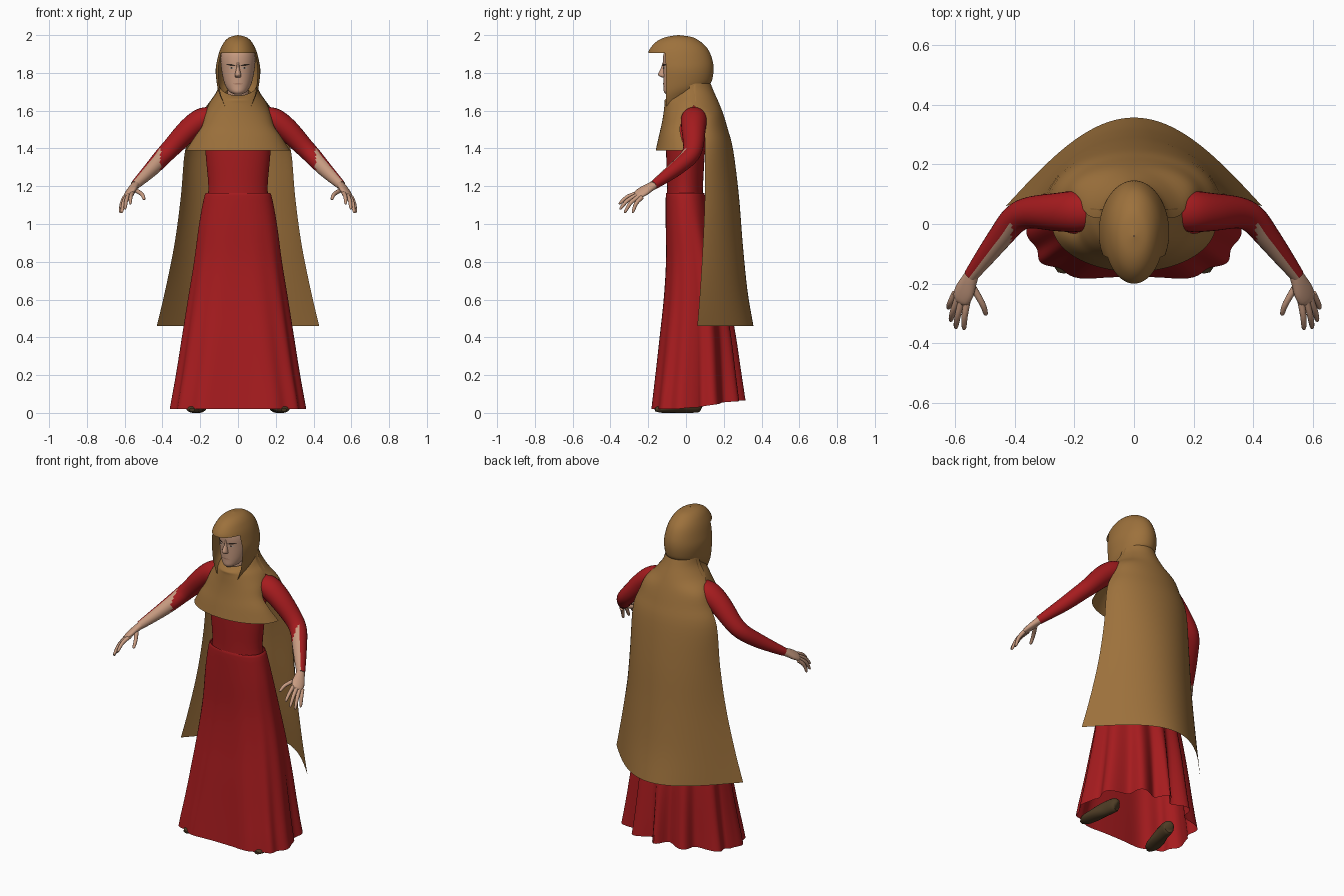
import bpy, bmesh, math
from math import sin, cos, pi
from mathutils import Vector

cube = bpy.data.objects.get("Cube")
if cube:
    bpy.data.objects.remove(cube)


def material(name, r, g, b):
    mat = bpy.data.materials.new(name)
    mat.use_nodes = True
    mat.diffuse_color = (r, g, b, 1)
    mat.node_tree.nodes["Principled BSDF"].inputs["Base Color"].default_value = (r, g, b, 1)
    return mat


TAN = material("tan cloth", .335, .165, .045)
RED = material("red cloth", .38, .011, .013)
SKIN = material("skin", .58, .33, .22)
LEATHER = material("dark leather", .075, .045, .018)
DARK = material("dark hair", .035, .022, .016)
WHITE = material("eye white", .5, .4, .33)
LIPS = material("lips", .40, .20, .13)


def smooth(keys, steps):
    """Interpolate key tuples with a curve that passes through each key."""
    out, last = [], len(keys) - 1
    for i in range(last):
        quad = zip(keys[max(i - 1, 0)], keys[i], keys[i + 1], keys[min(i + 2, last)])
        quad = list(quad)
        for k in range(steps):
            t = k / steps
            out.append(tuple(b + .5 * t * (c - a + t * (2 * a - 5 * b + 4 * c - d
                       + t * (3 * (b - c) + d - a))) for a, b, c, d in quad))
    return out + [tuple(keys[last])]


def loft(name, rows, mats, closed=True, caps=False, keep=None, paint=None):
    """Skin a list of point rows into one smooth object."""
    bm = bmesh.new()
    grid = [[bm.verts.new(p) for p in row] for row in rows]
    cols = len(rows[0])
    for i in range(len(grid) - 1):
        for j in range(cols if closed else cols - 1):
            if keep and not keep(i, j):
                continue
            k = (j + 1) % cols
            bm.faces.new((grid[i][j], grid[i][k], grid[i + 1][k], grid[i + 1][j]))
    if caps:
        bm.faces.new(grid[0])
        bm.faces.new(grid[-1])
    loose = [v for v in bm.verts if not v.link_faces]
    bmesh.ops.delete(bm, geom=loose, context='VERTS')
    bmesh.ops.recalc_face_normals(bm, faces=bm.faces)
    if paint:
        for face in bm.faces:
            face.material_index = paint(face.calc_center_median(), face.normal)
    mesh = bpy.data.meshes.new(name)
    bm.to_mesh(mesh)
    bm.free()
    for mat in mats:
        mesh.materials.append(mat)
    mesh.shade_smooth()
    mesh.set_sharp_from_angle(angle=math.radians(50))
    obj = bpy.data.objects.new(name, mesh)
    bpy.context.collection.objects.link(obj)


def ring(z, w, front, back, cols=48):
    """Horizontal oval from its half width and its front and back limits."""
    mid, half = (front + back) / 2, (back - front) / 2
    return [(w * sin(2 * pi * j / cols), mid + half * cos(2 * pi * j / cols), z)
            for j in range(cols)]


def tube(name, keys, axis, mats, steps=4, cols=16, paint=None):
    """Tube through (x, y, z, wide radius, thin radius) keys."""
    path = smooth(keys, steps)
    centres = [Vector(p[:3]) for p in path]
    rows = []
    for i, (c, p) in enumerate(zip(centres, path)):
        t = (centres[min(i + 1, len(path) - 1)] - centres[max(i - 1, 0)]).normalized()
        u = (Vector(axis) - t * t.dot(Vector(axis))).normalized()
        v = t.cross(u)
        rows.append([c + u * p[3] * cos(2 * pi * j / cols) + v * p[4] * sin(2 * pi * j / cols)
                     for j in range(cols)])
    loft(name, rows, mats, caps=True, paint=paint)


# Torso
torso = [(1.10, .165, -.10, .09), (1.2, .157, -.10, .09), (1.38, .172, -.105, .10),
         (1.5, .172, -.10, .11), (1.6, .12, -.07, .11), (1.66, .06, -.05, .08)]
loft("bodice", [ring(*r) for r in smooth(torso, 4)], [RED], caps=True)

# Skirt: boxy in front, rounder behind, with folds that deepen toward the hem
skirt = [(1.162, .163, -.102, .095), (1.15, .177, -.107, .10), (1.0, .207, -.108, .13),
         (.8, .235, -.108, .18), (.6, .268, -.122, .225), (.4, .30, -.145, .262),
         (.2, .332, -.168, .29), (.02, .365, -.19, .315)]


def skirt_row(z, w, front, back, cols=132):
    row = []
    mid, half = (front + back) / 2, (back - front) / 2
    drop = max(0, 1.1 - z)
    for j in range(cols):
        a = 2 * pi * j / cols
        s, c = sin(a), cos(a)
        rear = max(0, c + .25) / 1.25
        power = .9 - .3 * min(1, drop) if c < 0 else .9 + .2 * min(1, drop)
        depth = drop * (.045 + .2 * rear)
        fold = 1 - depth * (.5 - .5 * cos(11 * a + .6 * sin(3 * a)))
        row.append((w * fold * math.copysign(abs(s) ** power, s),
                    mid + half * fold * math.copysign(abs(c) ** power, c),
                    z + .04 * rear * drop ** 2))
    return row


loft("skirt", [skirt_row(*r) for r in smooth(skirt, 4)], [RED])


# Shoulder cape in front and long cape behind: open sheets from edge to edge
def sheet_row(z, w, edge, middle, straight, dip, cols=40):
    row = []
    for j in range(cols + 1):
        u = 2 * j / cols - 1
        bow = cos(pi * u / 2)
        row.append((w * (straight * u + (1 - straight) * sin(pi * u / 2)),
                    edge + (middle - edge) * bow, z - dip * bow))
    return row


front_cape = [(1.74, .10, .05, -.075, 0, .06), (1.69, .118, .05, -.11, 0, .03),
              (1.64, .152, .05, -.113, 0, 0), (1.58, .174, 0, -.12, 0, 0),
              (1.52, .19, -.03, -.131, 0, 0), (1.46, .23, -.025, -.145, 0, 0),
              (1.39, .275, 0, -.16, 0, 0)]
back_cape = [(1.745, .10, .02, .13, 0, 0), (1.70, .114, .02, .148, 0, 0),
             (1.64, .155, .03, .175, 0, 0), (1.58, .20, .09, .198, 0, 0),
             (1.5, .235, .10, .222, .1, 0), (1.39, .28, .10, .25, .2, 0),
             (1.15, .302, .10, .28, .4, 0), (.9, .335, .09, .30, .6, 0),
             (.65, .385, .075, .325, .8, 0), (.46, .43, .06, .357, 1, 0)]
for name, keys in (("shoulder_cape", front_cape), ("long_cape", back_cape)):
    loft(name, [sheet_row(*r) for r in smooth(keys, 4)], [TAN], closed=False)

# Hood: an egg with a peak over the brow and an open face below it
HOOD_COLS, HOOD_STEPS, OPEN_COLS = 64, 4, 11
hood = [(2.0, 2.0, .002, -.042, -.038, -.04), (1.99, 1.99, .042, -.105, .03, -.038),
        (1.97, 1.97, .068, -.15, .07, -.035), (1.94, 1.94, .087, -.182, .105, -.03),
        (1.905, 1.905, .101, -.20, .127, -.03), (1.86, 1.86, .112, -.195, .142, -.03),
        (1.82, 1.82, .118, -.19, .146, -.03), (1.77, 1.78, .116, -.19, .142, -.03),
        (1.67, 1.75, .105, -.19, .133, -.03), (1.585, 1.73, .078, -.19, .112, -.03)]


def hood_row(z_front, z_back, w, front, back, mid):
    row = []
    for j in range(HOOD_COLS):
        a = 2 * pi * j / HOOD_COLS - pi
        c = cos(a)
        row.append((w * sin(a), mid + c * (back - mid if c > 0 else mid - front),
                    z_back + (z_front - z_back) * (1 - c) / 2))
    return row


peak_row = 4 * HOOD_STEPS
loft("hood", [hood_row(*r) for r in smooth(hood, HOOD_STEPS)], [TAN],
     keep=lambda i, j: i < peak_row or OPEN_COLS <= j < HOOD_COLS - OPEN_COLS)

# Head and neck
head = [(1.686, .02, -.105, -.05), (1.70, .045, -.117, -.01), (1.73, .066, -.118, .03),
        (1.77, .079, -.119, .06), (1.82, .088, -.120, .08), (1.87, .092, -.122, .088),
        (1.91, .086, -.115, .088), (1.95, .060, -.085, .065), (1.972, .02, -.04, .02)]
loft("head", [ring(*r) for r in smooth(head, 4)], [SKIN], caps=True)
loft("neck", [ring(z, .055, -.05, .06) for z in (1.6, 1.76)], [SKIN], caps=True)
nose = [(1.856, .007, -.124, -.10), (1.825, .009, -.133, -.10), (1.797, .015, -.147, -.10),
        (1.784, .017, -.144, -.10), (1.775, .012, -.124, -.10)]
loft("nose", [ring(*r, cols=12) for r in smooth(nose, 3)], [SKIN], caps=True)


def face_y(x, z):
    """Front surface of the head at a point of the face."""
    for low, high in zip(head, head[1:]):
        if low[0] <= z <= high[0]:
            t = (z - low[0]) / (high[0] - low[0])
            _, w, front, back = [a + t * (b - a) for a, b in zip(low, high)]
            return (front + back) / 2 - (back - front) / 2 * math.sqrt(max(0, 1 - (x / w) ** 2))


def plate(name, x0, x1, z0, z1, half, mat, lift):
    """Thin tapered patch that follows the face."""
    rows = []
    for side in (1, 0, -1):
        row = []
        for j in range(11):
            t = j / 10
            x = x0 + t * (x1 - x0)
            z = z0 + t * (z1 - z0) + side * half * sin(pi * (.04 + .92 * t))
            row.append((x, face_y(x, z) - lift, z))
        rows.append(row)
    loft(name, rows, [mat], closed=False)


plate("mouth", -.027, .027, 1.742, 1.742, .004, LIPS, .003)

# Paired parts
for s, side in ((1, "left"), (-1, "right")):
    # Brow and eye
    plate(side + "_brow", s * .012, s * .064, 1.838, 1.846, .005, DARK, .004)
    plate(side + "_eye", s * .018, s * .05, 1.825, 1.826, .005, WHITE, .003)
    plate(side + "_iris", s * .028, s * .04, 1.826, 1.826, .0045, DARK, .005)

    # Sleeve, open along the inner forearm
    arm = [(.13, .045, 1.577, .046, .058), (.19, .042, 1.552, .062, .069),
           (.26, .04, 1.50, .060, .064), (.35, .038, 1.407, .051, .053),
           (.40, .015, 1.355, .046, .048), (.45, -.045, 1.30, .041, .041),
           (.50, -.11, 1.25, .033, .033), (.547, -.172, 1.205, .024, .024)]

    def sleeve_paint(centre, normal, s=s):
        bare = abs(centre.x) > .41 and normal.dot(Vector((-.6 * s, -.75, .1))) > .15
        return 1 if bare else 0

    tube(side + "_sleeve", [(s * p[0],) + p[1:] for p in arm], (0, 0, 1),
         [RED, SKIN], steps=5, cols=24, paint=sleeve_paint)

    # Palm and fingers
    across = (.75 * s, .5, -.43)
    palm = [(.54, -.162, 1.21, .023, .021), (.553, -.19, 1.195, .029, .02),
            (.568, -.225, 1.174, .037, .018), (.58, -.252, 1.157, .033, .014),
            (.584, -.263, 1.15, .02, .008)]
    tube(side + "_palm", [(s * p[0],) + p[1:] for p in palm], across, [SKIN])
    digits = {"thumb": ((.545, -.205, 1.18), (.497, -.305, 1.128)),
              "index": ((.558, -.25, 1.166), (.570, -.354, 1.105)),
              "middle": ((.576, -.252, 1.157), (.598, -.350, 1.077)),
              "ring": ((.59, -.247, 1.148), (.615, -.325, 1.058)),
              "little": ((.60, -.233, 1.142), (.623, -.282, 1.058))}
    for finger, (base, tip) in digits.items():
        a, b = Vector(base), Vector(tip)
        bend = Vector((-.012, -.012, .004)) if finger == "thumb" else Vector((.004, -.006, .01))
        keys = []
        for t, r in ((0, .012), (.5, .0105), (.9, .008), (1, .003)):
            p = a.lerp(b, t) + bend * sin(pi * t)
            keys.append((s * p.x, p.y, p.z, r, r))
        tube(side + "_" + finger + "_finger", keys, across, [SKIN], steps=3, cols=10)

    # Shoe
    shoe = [(.188, .085, .04, .014, .015), (.193, .07, .044, .032, .04),
            (.207, .0, .042, .036, .042), (.225, -.07, .029, .045, .029),
            (.237, -.13, .022, .038, .022), (.243, -.163, .016, .014, .009)]
    tube(side + "_shoe", [(s * p[0],) + p[1:] for p in shoe], (1, 0, 0), [LEATHER])
